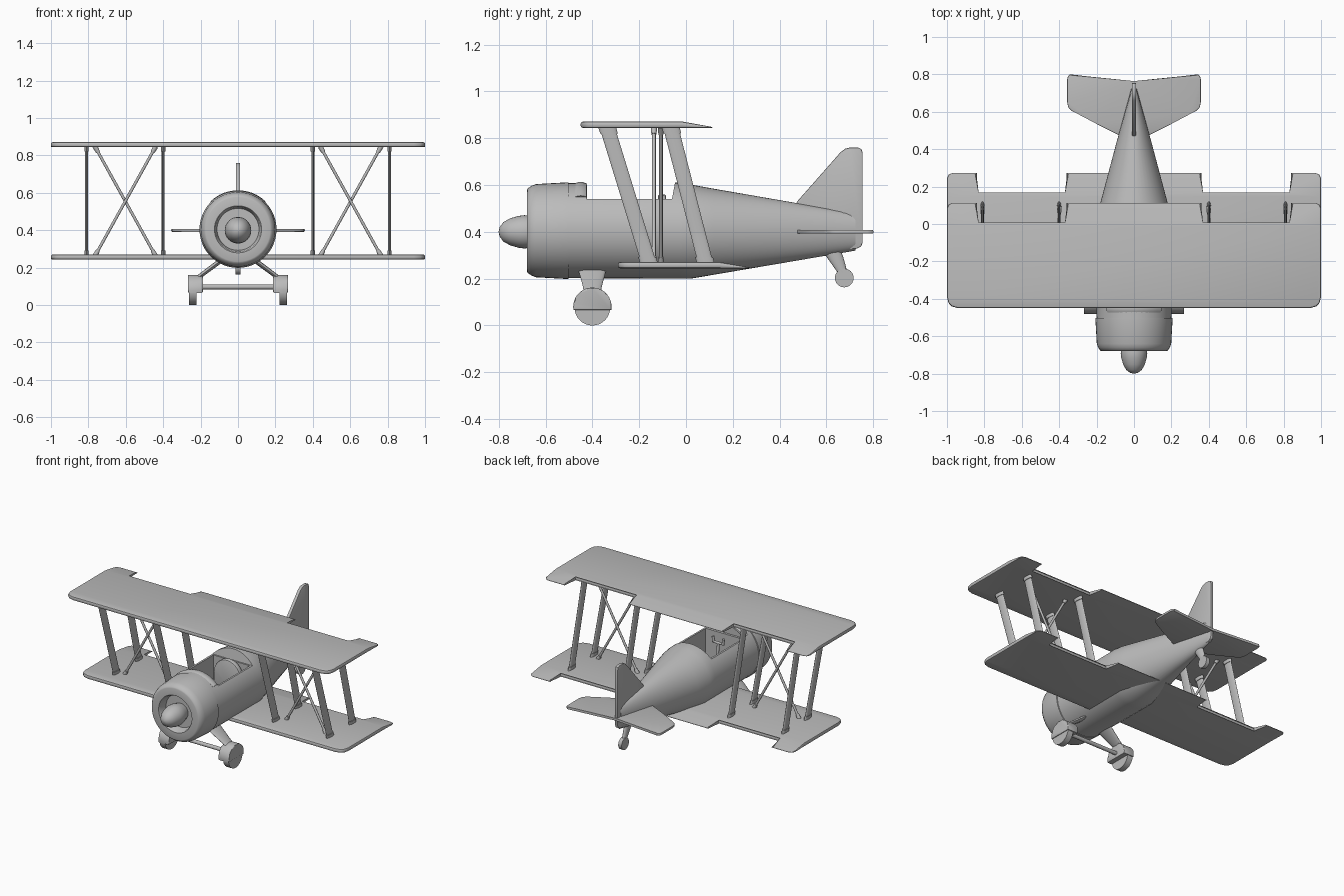
import bpy, bmesh, math
from mathutils import Vector as V

if "Cube" in bpy.data.objects:
    bpy.data.objects.remove(bpy.data.objects["Cube"])

grey = bpy.data.materials.new("plain grey")
grey.diffuse_color = (0.5, 0.5, 0.5, 1)
grey.use_nodes = True
grey.node_tree.nodes["Principled BSDF"].inputs["Base Color"].default_value = grey.diffuse_color


def finish(name, bm, angle=35):
    bmesh.ops.recalc_face_normals(bm, faces=bm.faces[:])
    me = bpy.data.meshes.new(name)
    bm.to_mesh(me)
    bm.free()
    me.materials.append(grey)
    ob = bpy.data.objects.new(name, me)
    bpy.context.collection.objects.link(ob)
    bpy.ops.object.select_all(action='DESELECT')
    ob.select_set(True)
    bpy.context.view_layer.objects.active = ob
    bpy.ops.object.shade_smooth_by_angle(angle=math.radians(angle))
    return ob


def ring(c, u, v, n=20):
    """Ellipse of points around c with half-axes u and v."""
    c, u, v = V(c), V(u), V(v)
    return [c + u * math.cos(2 * math.pi * i / n) + v * math.sin(2 * math.pi * i / n) for i in range(n)]


def loft(name, rings, angle=35):
    bm = bmesh.new()
    rows = [[bm.verts.new(p) for p in r] for r in rings]
    n = len(rows[0])
    for a, b in zip(rows, rows[1:]):
        for i in range(n):
            bm.faces.new((a[i], a[(i + 1) % n], b[(i + 1) % n], b[i]))
    bm.faces.new(rows[0])
    bm.faces.new(rows[-1][::-1])
    return finish(name, bm, angle)


def lathe(name, prof, z, n=48):
    """Profile of (radius, y) spun around the y direction."""
    return loft(name, [ring((0, y, z), (r, 0, 0), (0, 0, r), n) for r, y in prof])


def tube(name, a, b, r1, r2=None, n=14):
    a, b = V(a), V(b)
    d = (b - a).normalized()
    u = d.orthogonal().normalized()
    w = d.cross(u)
    r2 = r1 if r2 is None else r2
    return loft(name, [ring(a, u * r1, w * r1, n), ring(b, u * r2, w * r2, n)])


def prism(name, pts, axis, lo, hi, bevel=0):
    """Outline extruded along an axis: x takes (y,z), y takes (x,z), z takes (x,y)."""
    bm = bmesh.new()
    k = "xyz".index(axis)
    loops = []
    for t in (lo, hi):
        loop = []
        for p in pts:
            co = list(p)
            co.insert(k, t)
            loop.append(bm.verts.new(co))
        loops.append(loop)
    n = len(pts)
    caps = [bm.faces.new(loops[0]), bm.faces.new(loops[1][::-1])]
    for i in range(n):
        bm.faces.new((loops[0][i], loops[0][(i + 1) % n], loops[1][(i + 1) % n], loops[1][i]))
    if bevel:
        edges = list({e for f in caps for e in f.edges})
        bmesh.ops.bevel(bm, geom=edges, offset=bevel, segments=2, profile=0.5, affect='EDGES')
    return finish(name, bm)


def cut(ob, cutter):
    cutter.hide_render = True
    m = ob.modifiers.new("cut", 'BOOLEAN')
    m.operation, m.solver, m.object = 'DIFFERENCE', 'EXACT', cutter
    bpy.context.view_layer.objects.active = ob
    bpy.ops.object.modifier_apply(modifier=m.name)
    bpy.data.objects.remove(cutter)


# Fuselage: round in front, tapering to a vertical edge at the tail
body = loft("fuselage", [
    ring((0, y, (lo + hi) / 2), (w, 0, 0), (0, 0, (hi - lo) / 2), 48)
    for y, w, lo, hi in [(-0.51, .2, .202, .608), (-0.03, .203, .2, .61), (0.02, .202, .2, .602),
                         (0.12, .178, .217, .584), (0.42, .098, .268, .532), (0.725, .014, .32, .479)]])
cut(body, prism("opening_cutter", [(-.425, .54), (-.06, .54), (-.03, .7), (-.425, .7)], 'x', -.3, .3))
cut(body, prism("cockpit_cutter", [(-.41, .285), (-.07, .285), (-.07, .6), (-.41, .6)], 'x', -.138, .138))
bpy.ops.object.select_all(action='DESELECT')
body.select_set(True)
bpy.context.view_layer.objects.active = body
bpy.ops.object.shade_smooth_by_angle(angle=math.radians(35))

# Engine cowling, recessed in front, and spinner
lathe("cowling", [(.02, -.62), (.112, -.62), (.12, -.67), (.126, -.68), (.172, -.68), (.18, -.677),
                  (.192, -.66), (.199, -.64), (.206, -.515), (.206, -.503), (.19, -.5), (.02, -.5)], .405)
lathe("spinner", [(.05, -.60), (.068, -.66), (.071, -.69), (.068, -.715), (.058, -.75),
                  (.042, -.78), (.02, -.796), (.003, -.8)], .4, 32)

# Padded rim in front of the cockpit
arc = [math.radians(a) for a in range(-44, 45, 8)]
loft("cockpit_rim", [ring((.198 * math.sin(a), -.45, .402 + .198 * math.cos(a)),
                          (.014 * math.sin(a), 0, .014 * math.cos(a)), (0, .027, 0), 12) for a in arc])

# Seat and control stick
back = [(-.1, .285), (.1, .285), (.1, .46)] + [
    (.1 * math.cos(math.radians(a)), .46 + .1 * math.sin(math.radians(a))) for a in range(15, 180, 15)] + [(-.1, .46)]
prism("seat_back", back, 'y', -.12, -.085, .008)
prism("seat_cushion", [(-.1, -.25), (.1, -.25), (.1, -.1), (-.1, -.1)], 'z', .285, .35, .008)
tube("control_stick", (0, -.33, .28), (0, -.35, .5), .009)
tube("control_bar", (-.035, -.35, .5), (.035, -.35, .5), .008)
for s in (-1, 1):
    tube("control_grip", (s * .035, -.35, .495), (s * .04, -.35, .535), .009)


# Wings: flat slab with thin trailing flaps in the middle and at the tips
def wing(name, front, bottom):
    half = [(.94, 0), (.975, .01), (.992, .028), (1, .06), (1, .535), (.99, .555), (.97, .563),
            (.84, .563), (.84, .45), (.36, .45), (.36, .563)]
    pts = [(x, front + y) for x, y in half]
    pts += [(-x, y) for x, y in reversed(pts)]
    ob = prism(name, pts, 'z', bottom, bottom + .027, .009)
    bm = bmesh.new()
    bm.from_mesh(ob.data)
    hinge = front + .435
    bmesh.ops.bisect_plane(bm, geom=bm.verts[:] + bm.edges[:] + bm.faces[:],
                           plane_co=(0, hinge, 0), plane_no=(0, 1, 0))
    for v in bm.verts:
        t = max(0, (v.co.y - hinge) / .128)
        v.co.z = bottom + (v.co.z - bottom) * (1 - .85 * t)
    bm.to_mesh(ob.data)
    bm.free()


wing("upper_wing", -.45, .844)
wing("lower_wing", -.29, .244)

# Slanted wing struts with sockets, and crossed braces between them
Z0, Z1 = .262, .85
for s in (-1, 1):
    for x in (.4, .81):
        for label, y0, y1 in (("front", -.157, -.338), ("rear", .085, -.066)):
            def at(z, rx, ry):
                y = y0 + (y1 - y0) * (z - Z0) / (Z1 - Z0)
                return ring((s * x, y, z), (rx, 0, 0), (0, ry, 0), 16)
            loft(label + "_wing_strut", [at(Z0, .008, .033), at(Z1, .008, .033)])
            for a, b in ((Z0, Z0 + .03), (Z1 - .03, Z1)):
                loft(label + "_strut_socket", [at(a, .012, .038), at(b, .012, .038)])
    for y, xa, xb in ((-.137, .765, .44), (-.107, .44, .765)):
        a, b = V((s * xa, y, .262)), V((s * xb, y, .848))
        d = (b - a).normalized() * .035
        tube("cross_brace", a, b, .008)
        tube("brace_end", a, a + d, .014, .011)
        tube("brace_end", b, b - d, .014, .011)

# Main landing gear: legs, wheel covers, wheels and axle
for s in (-1, 1):
    loft("landing_leg", [ring((s * .235, -.4, .13), (.018, 0, 0), (0, .036, 0)),
                         ring((s * .19, -.4, .165), (.02, 0, 0), (0, .04, 0)),
                         ring((s * .1, -.4, .232), (.022, 0, 0), (0, .058, 0)),
                         ring((s * .05, -.4, .27), (.022, 0, 0), (0, .062, 0))])
    cover = [(-.4 + .082 * math.cos(math.radians(a)), .08 + .082 * math.sin(math.radians(a)))
             for a in range(-10, 191, 10)]
    xs = sorted((s * .267, s * .188))
    prism("wheel_cover", cover, 'x', xs[0], xs[1], .005)
    tube("wheel", (s * .262, -.4, .076), (s * .221, -.4, .076), .076, n=32)
tube("axle", (-.2, -.4, .097), (.2, -.4, .097), .013)

# Tail wheel
loft("tail_wheel_strut", [ring((0, .615, .33), (.016, 0, 0), (0, .042, 0)),
                          ring((0, .635, .295), (.015, 0, 0), (0, .036, 0)),
                          ring((0, .672, .22), (.013, 0, 0), (0, .02, 0))])
tube("tail_wheel", (-.013, .676, .203), (.013, .676, .203), .04, n=24)

# Upright fin with rudder
prism("tail_fin", [(.46, .5), (.475, .53), (.66, .74), (.68, .755), (.70, .76), (.735, .76), (.75, .753),
                   (.755, .735), (.755, .355), (.748, .338), (.73, .328), (.69, .325)], 'x', -.011, .011, .004)

# Flat tailplane
side = [(.08, .475), (.2, .535), (.3, .588), (.335, .606), (.352, .625), (.357, .65), (.357, .775),
        (.353, .79), (.342, .8)]
prism("tailplane", side + [(0, .76)] + [(-x, y) for x, y in reversed(side)], 'z', .392, .408, .004)
